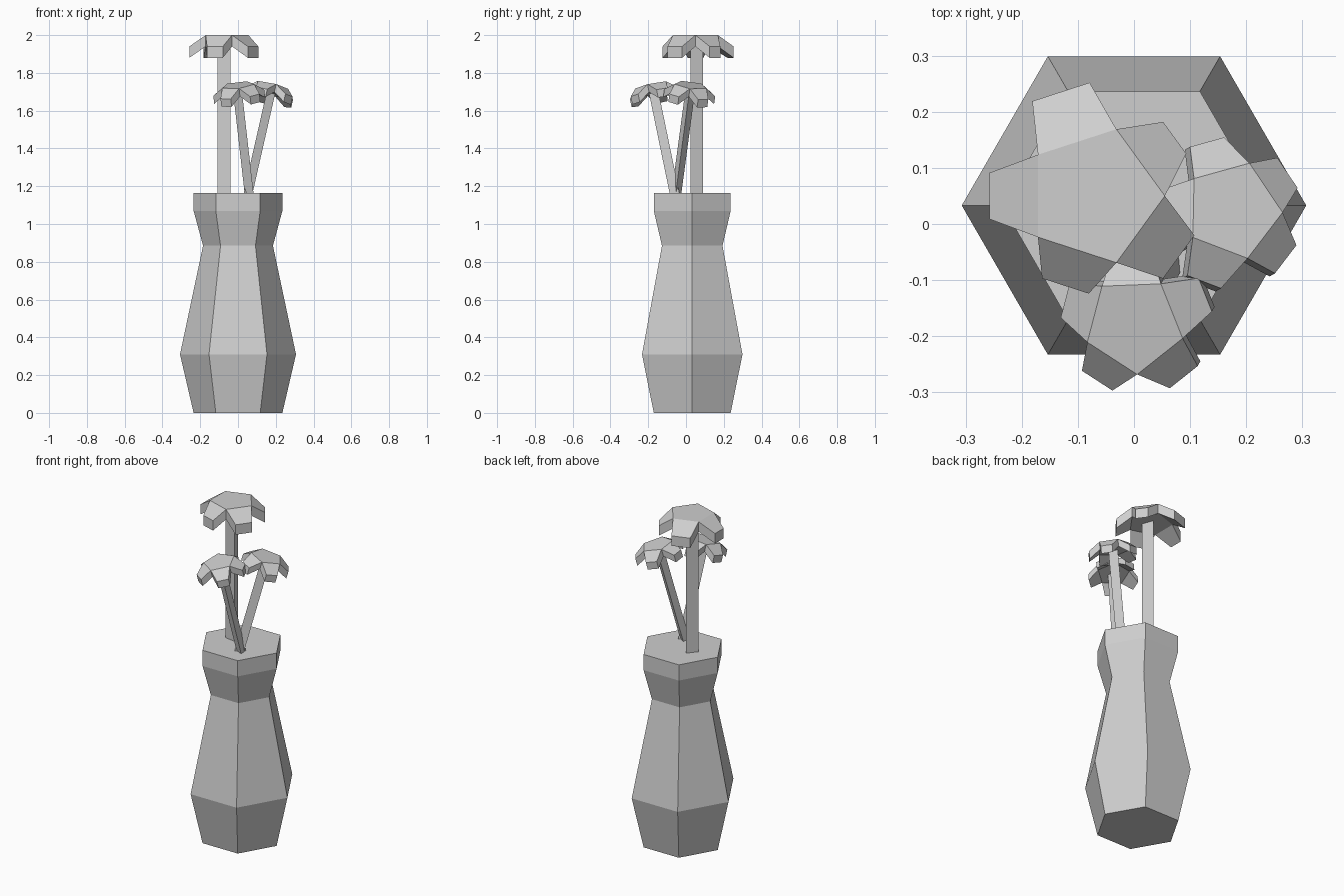
import bpy
from math import cos, sin, pi, radians
from mathutils import Vector

cube = bpy.data.objects.get("Cube")
if cube:
    bpy.data.objects.remove(cube, do_unlink=True)

GREY = (0.62, 0.62, 0.62, 1)
grey = bpy.data.materials.new("plain_grey")
grey.use_nodes = True
grey.diffuse_color = GREY
grey.node_tree.nodes["Principled BSDF"].inputs["Base Color"].default_value = GREY


def make_object(name, verts, faces):
    mesh = bpy.data.meshes.new(name)
    mesh.from_pydata(verts, [], faces)
    mesh.materials.append(grey)
    obj = bpy.data.objects.new(name, mesh)
    bpy.context.collection.objects.link(obj)
    return obj


def loft(name, rings, sides, turn=0.0):
    """Closed faceted solid through (centre, radius) rings, bottom to top."""
    verts = []
    for centre, radius in rings:
        for i in range(sides):
            a = turn + 2 * pi * i / sides
            verts.append(Vector(centre) + radius * Vector((cos(a), sin(a), 0)))
    faces = [tuple(reversed(range(sides)))]
    for r in range(len(rings) - 1):
        for i in range(sides):
            j = (i + 1) % sides
            low, high = r * sides, (r + 1) * sides
            faces.append((low + i, low + j, high + j, high + i))
    top = (len(rings) - 1) * sides
    faces.append(tuple(range(top, top + sides)))
    return make_object(name, verts, faces)


def blossom(name, centre, axis, radius, turn, petals):
    """Five-sided disc with a drooping petal on each edge, given thickness."""
    drop = 0.48 * radius
    outline = []
    for i, (reach, half) in enumerate(petals):
        a = turn + 2 * pi * i / 5
        m = a + pi / 5
        out, side = Vector((cos(m), sin(m), 0)), Vector((-sin(m), cos(m), 0))
        outline.append(radius * Vector((cos(a), sin(a), 0)))
        for s in (-1, 1):
            tip = radius * (reach * out + s * half * side)
            outline.append(tip - Vector((0, 0, drop)))
    n = len(outline)
    verts = outline + [v - Vector((0, 0, drop)) for v in outline]
    top = [tuple(range(0, n, 3))]
    top += [(k, k + 1, k + 2, (k + 3) % n) for k in range(0, n, 3)]
    faces = top + [tuple(n + k for k in reversed(f)) for f in top]
    faces += [(k, n + k, n + (k + 1) % n, (k + 1) % n) for k in range(n)]
    tilt = Vector((0, 0, 1)).rotation_difference(Vector(axis).normalized())
    verts = [tilt @ v + Vector(centre) for v in verts]
    return make_object(name, verts, faces)


# Hexagonal vase
VASE_Y = 0.033
profile = [(0, 0.235), (0.31, 0.307), (0.885, 0.185), (1.07, 0.235), (1.165, 0.235)]
loft("vase", [((0, VASE_Y, z), r) for z, r in profile], 6)

# Petal reach and half width, relative to the disc radius
EVEN = [(1.47, 0.36)] * 5
VARIED = [(1.41, 0.28), (1.56, 0.43), (1.50, 0.33), (1.35, 0.35), (1.48, 0.38)]

# name, disc centre, stem axis, disc radius, disc turn, stem radius, stem turn, petals
flowers = [
    ("tall", (-0.07, 0.05, 2.0), (0, 0, 1), 0.125, 0, 0.041, -40, VARIED),
    ("right", (0.177, 0.025, 1.735), (0.22, 0.13, 0.97), 0.09, -2, 0.03, -5, EVEN),
    ("front", (0, -0.18, 1.735), (-0.11, -0.2, 0.97), 0.09, 57, 0.03, -55, EVEN),
]

for name, centre, axis, radius, turn, stem_r, stem_turn, petals in flowers:
    blossom(name + "_blossom", centre, axis, radius, radians(turn), petals)
    # Three-sided stem from inside the vase top to the underside of the disc
    axis = Vector(axis).normalized()
    head = Vector(centre) - axis * 0.4 * radius
    foot = head - axis * ((head.z - 1.15) / axis.z)
    loft(name + "_stem", [(foot, stem_r), (head, stem_r)], 3, radians(stem_turn))
